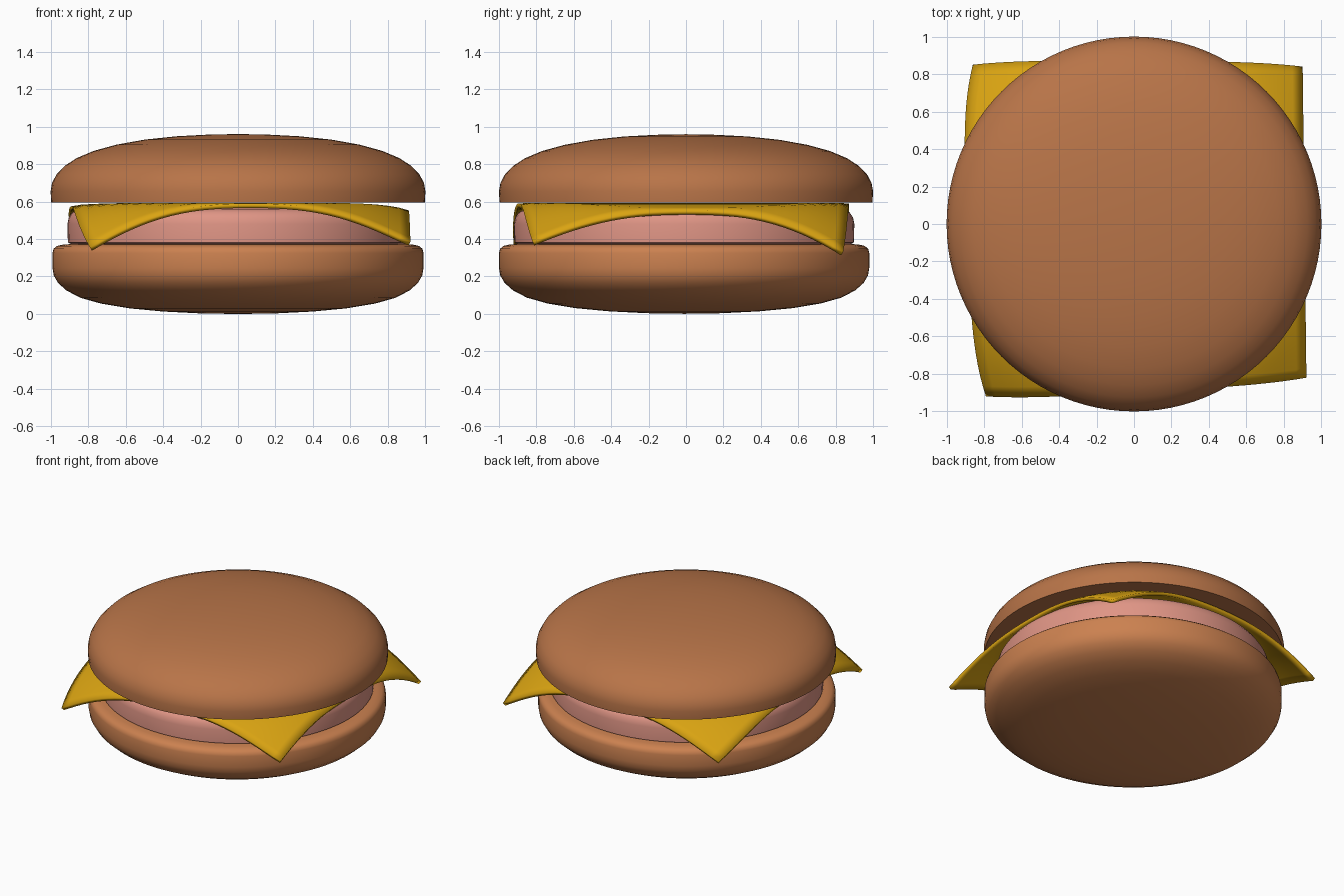
import bpy, math

if "Cube" in bpy.data.objects:
    bpy.data.objects.remove(bpy.data.objects["Cube"])


def finish(name, verts, faces, color, angle=40):
    mesh = bpy.data.meshes.new(name)
    mesh.from_pydata(verts, [], faces)
    obj = bpy.data.objects.new(name, mesh)
    bpy.context.collection.objects.link(obj)
    mat = bpy.data.materials.new(name + "_color")
    mat.diffuse_color = (*color, 1)
    mat.use_nodes = True
    mat.node_tree.nodes["Principled BSDF"].inputs["Base Color"].default_value = mat.diffuse_color
    mesh.materials.append(mat)
    bpy.ops.object.select_all(action='DESELECT')
    obj.select_set(True)
    bpy.context.view_layer.objects.active = obj
    bpy.ops.object.shade_smooth_by_angle(angle=math.radians(angle))
    return obj


def lathe(name, profile, color, y=0.0, n=96):
    """Spin a bottom-to-top (radius, z) profile; both ends sit on the axis."""
    verts, faces = [(0, y, profile[0][1])], []
    rings = profile[1:-1]
    for r, z in rings:
        for i in range(n):
            a = 2 * math.pi * i / n
            verts.append((r * math.cos(a), y + r * math.sin(a), z))
    verts.append((0, y, profile[-1][1]))
    top, last = len(verts) - 1, 1 + (len(rings) - 1) * n
    for i in range(n):
        j = (i + 1) % n
        faces.append((0, 1 + j, 1 + i))
        faces.append((top, last + i, last + j))
        for k in range(len(rings) - 1):
            b = 1 + k * n
            faces.append((b + i, b + j, b + n + j, b + n + i))
    return finish(name, verts, faces, color)


# Bottom bun: rounded below, tight shoulder on top
lathe("bottom_bun", [
    (0, 0), (0.2, 0.003), (0.4, 0.013), (0.58, 0.03), (0.73, 0.055),
    (0.84, 0.086), (0.915, 0.125), (0.96, 0.165), (0.983, 0.205), (0.99, 0.245),
    (0.99, 0.325), (0.984, 0.348), (0.965, 0.363), (0.93, 0.371), (0.85, 0.374),
    (0, 0.374)], (0.60, 0.22, 0.08), y=-0.01)

# Meat slice
lathe("meat_patty", [
    (0, 0.372), (0.89, 0.372), (0.908, 0.382), (0.91, 0.48), (0.903, 0.515),
    (0.885, 0.542), (0.85, 0.56), (0.79, 0.567), (0, 0.568)],
    (0.74, 0.30, 0.235), y=-0.01)

# Top bun: flat underside, domed top
lathe("top_bun", [
    (0, 0.595), (0.997, 0.595), (1.0, 0.655), (0.992, 0.70), (0.968, 0.745),
    (0.925, 0.79), (0.86, 0.832), (0.77, 0.87), (0.65, 0.903), (0.5, 0.93),
    (0.33, 0.948), (0.16, 0.957), (0, 0.96)], (0.48, 0.175, 0.065))

# Cheese slice: square sheet whose four corners droop
corners = {(-1, -1): (-0.79, -0.92, 0.355), (1, -1): (0.92, -0.82, 0.385),
           (1, 1): (0.90, 0.84, 0.33), (-1, 1): (-0.86, 0.85, 0.375)}
N = 32
verts, faces = [], []
for iy in range(N + 1):
    for ix in range(N + 1):
        u, v = 2 * ix / N - 1, 2 * iy / N - 1
        x = y = tip = 0
        for (su, sv), (cx, cy, cz) in corners.items():
            w = (1 + su * u) * (1 + sv * v) / 4
            x, y, tip = x + w * cx, y + w * cy, tip + w * cz
        x += u * (1 - v ** 4) * (0.065 if u < 0 else 0.0)
        y += v * (1 - u ** 4) * 0.025
        flat = 0.593 - (0.037 * u ** 6 if u > 0 else 0.015 * u ** 6)
        r = math.hypot(u, v)
        t = max(0, (r - 0.98) / (math.sqrt(2) - 0.98))
        verts.append((x, y, flat + (tip - flat) * t ** 1.35))
for iy in range(N):
    for ix in range(N):
        a = iy * (N + 1) + ix
        faces.append((a, a + 1, a + N + 2, a + N + 1))
cheese = finish("cheese_slice", verts, faces, (0.70, 0.37, 0.006))
solid = cheese.modifiers.new("thickness", 'SOLIDIFY')
solid.thickness = 0.024
solid.offset = -1
